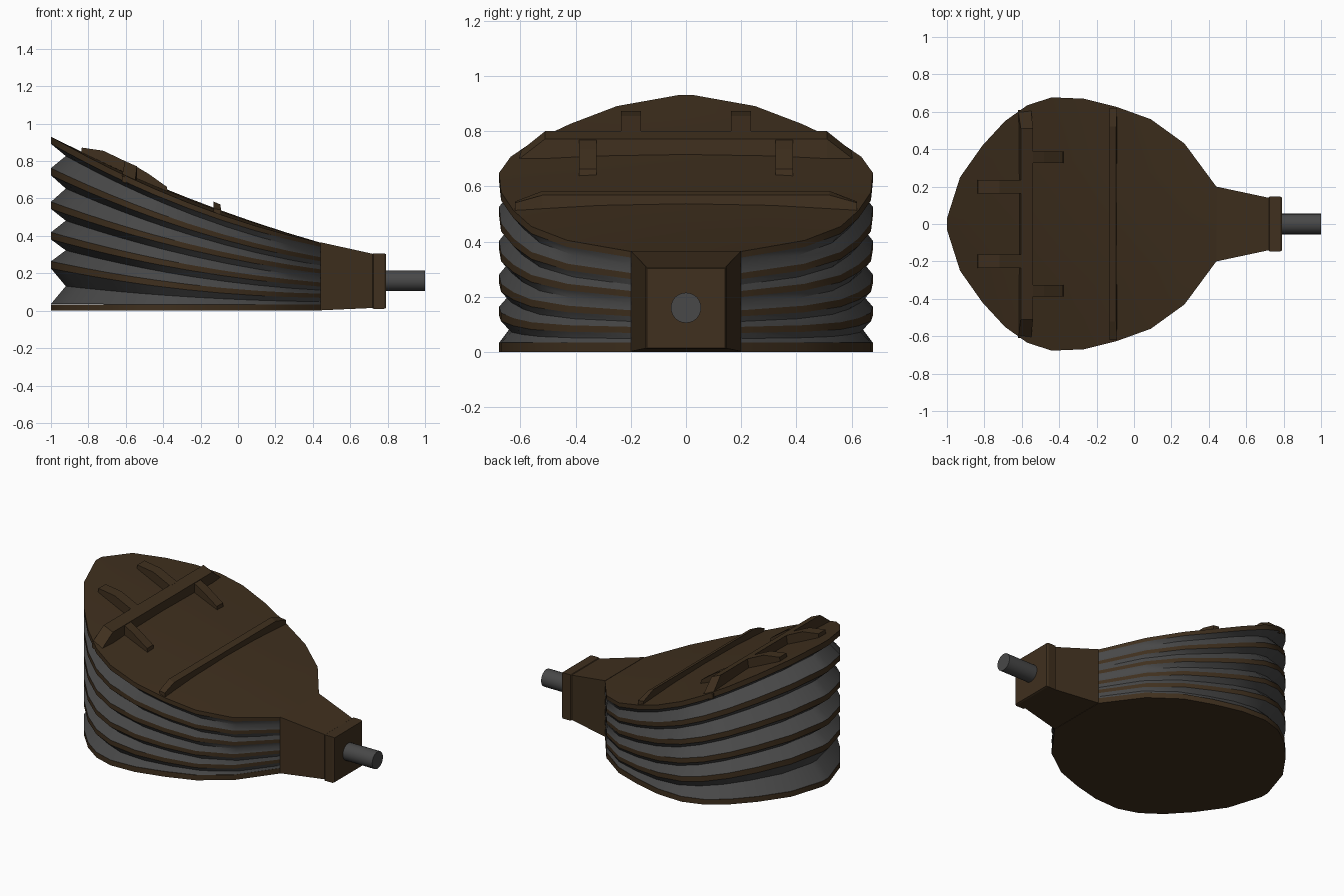
import bpy, math
from math import radians

if "Cube" in bpy.data.objects:
    bpy.data.objects.remove(bpy.data.objects["Cube"])


def material(name, rgb):
    m = bpy.data.materials.new(name)
    m.diffuse_color = (*rgb, 1)
    m.use_nodes = True
    m.node_tree.nodes["Principled BSDF"].inputs["Base Color"].default_value = m.diffuse_color
    return m


WOOD = material("dark_wood", (0.05, 0.029, 0.013))
LEATHER = material("leather_grey", (0.065, 0.065, 0.065))

# half outline of the boards, from back tip to nozzle: (x, half width)
HALF = [(-1, .03), (-.93, .25), (-.81, .42), (-.69, .55), (-.57, .635), (-.44, .677),
        (-.27, .67), (-.09, .625), (.09, .56), (.27, .43), (.44, .2)]
RIM = [(x, -w) for x, w in reversed(HALF)] + HALF

# board / rib heights: (z at nozzle, z at back, straightness of the curve)
LEVELS = [(.017, .017, 1), (.08, .245, .16), (.14, .40, .45),
          (.21, .563, .54), (.275, .743, .54), (.353, .911, .54)]


def param(x):
    return (.44 - x) / 1.44


def thick(x):
    return .022 + .016 * param(x)


def level(i, x):
    a, b, p = LEVELS[i]
    t = param(x)
    return a + (b - a) * (p * t + (1 - p) * t * t)


def make(name, verts, faces, mat, smooth=True):
    me = bpy.data.meshes.new(name)
    me.from_pydata(verts, [], faces)
    ob = bpy.data.objects.new(name, me)
    bpy.context.collection.objects.link(ob)
    me.materials.append(mat)
    bpy.ops.object.select_all(action='DESELECT')
    ob.select_set(True)
    bpy.context.view_layer.objects.active = ob
    bpy.ops.object.mode_set(mode='EDIT')
    bpy.ops.mesh.select_all(action='SELECT')
    bpy.ops.mesh.normals_make_consistent(inside=False)
    bpy.ops.object.mode_set(mode='OBJECT')
    if smooth:
        bpy.ops.object.shade_smooth_by_angle(angle=radians(30))
    return ob


def loft(name, rings, mat, smooth=False):
    n = len(rings[0])
    faces = [(k * n + j, k * n + (j + 1) % n, (k + 1) * n + (j + 1) % n, (k + 1) * n + j)
             for k in range(len(rings) - 1) for j in range(n)]
    faces += [tuple(range(n)), tuple(range((len(rings) - 1) * n, len(rings) * n))]
    return make(name, [v for r in rings for v in r], faces, mat, smooth)


def board(name, top, bottom):
    # slab made from cross sections, crowned through 'top'
    fr = (-1, -.5, 0, .5, 1)
    rings = [[(x, w * f, top(x, f)) for f in fr] +
             [(x, w * f, bottom(x)) for f in reversed(fr)] for x, w in HALF]
    return loft(name, rings, WOOD, True)


def band(name, rings, mat):
    # open strip following the rim; each ring is (scale about the hinge, height function)
    n = len(RIM)
    verts = [(.44 + (x - .44) * s, y * s, z(x)) for s, z in rings for x, y in RIM]
    faces = [(k * n + j, k * n + j + 1, (k + 1) * n + j + 1, (k + 1) * n + j)
             for k in range(len(rings) - 1) for j in range(n - 1)]
    ob = make(name, verts, faces, mat)
    # keep the strip facing outwards
    back = min(ob.data.polygons, key=lambda p: p.center.x)
    if back.normal.x > 0:
        ob.data.flip_normals()


def lower(i):
    return lambda x: level(i, x) - thick(x) / 2


def upper(i):
    return lambda x: level(i, x) + thick(x) / 2


# top and bottom boards
board("top_board",
      lambda x, f: upper(5)(x) + .1 * (1 - f * f) * param(x) * (1 - param(x)), lower(5))
board("bottom_board", lambda x, f: .034, lambda x: 0.0)

# wooden ribs and leather folds
for i in range(1, 5):
    band(f"rib_{i}", [(1, lower(i)), (1, upper(i))], WOOD)
for i in range(5):
    up, low = upper(i), lower(i + 1)
    band(f"leather_fold_{i + 1}",
         [(1, up), (.945, lambda x: .5 * (up(x) + low(x))), (1, low)], LEATHER)


def rect(x, w, z0, z1):
    return [(x, -w, z0), (x, w, z0), (x, w, z1), (x, -w, z1)]


# nozzle block and collar
loft("nozzle_block", [rect(.44, .2, .002, .366), rect(.73, .138, .015, .302)], WOOD)
loft("nozzle_collar", [rect(.715, .138, .015, .3), rect(.725, .147, .01, .307),
                       rect(.78, .147, .01, .307), rect(.79, .142, .014, .302)], WOOD)

# metal spout
bpy.ops.mesh.primitive_cylinder_add(vertices=24, radius=.055, depth=.25,
                                    location=(.875, 0, .16), rotation=(0, math.pi / 2, 0))
spout = bpy.context.object
spout.name = "spout"
spout.data.materials.append(LEATHER)
bpy.ops.object.shade_smooth_by_angle(angle=radians(40))


# cross battens with sloping ends
def batten(name, low, high, w_low, w_high):
    sections = [(-w_low, low), (-w_high, high), (w_high, high), (w_low, low)]
    loft(name, [[(x, y, z) for x, z in prof] for y, prof in sections], WOOD)


batten("front_batten",
       [(-.13, .51), (-.13, .545), (-.09, .54), (-.09, .5)],
       [(-.13, .51), (-.13, .583), (-.095, .568), (-.09, .5)], .62, .52)
batten("rear_batten",
       [(-.62, .69), (-.62, .72), (-.55, .695), (-.55, .66)],
       [(-.62, .70), (-.605, .8), (-.54, .772), (-.54, .68)], .61, .51)

# hinge straps on both sides of the rear batten
REAR = [(-.84, .83), (-.835, .872), (-.72, .855), (-.6, .798), (-.6, .70)]
FRONT = [(-.56, .70), (-.56, .78), (-.48, .733), (-.38, .662), (-.375, .63)]
for side, s in (("left", 1), ("right", -1)):
    for label, prof, y0, y1 in (("rear", REAR, .163, .235), ("front", FRONT, .325, .388)):
        loft(f"{label}_strap_{side}", [[(x, s * y, z) for x, z in prof] for y in (y0, y1)], WOOD)
